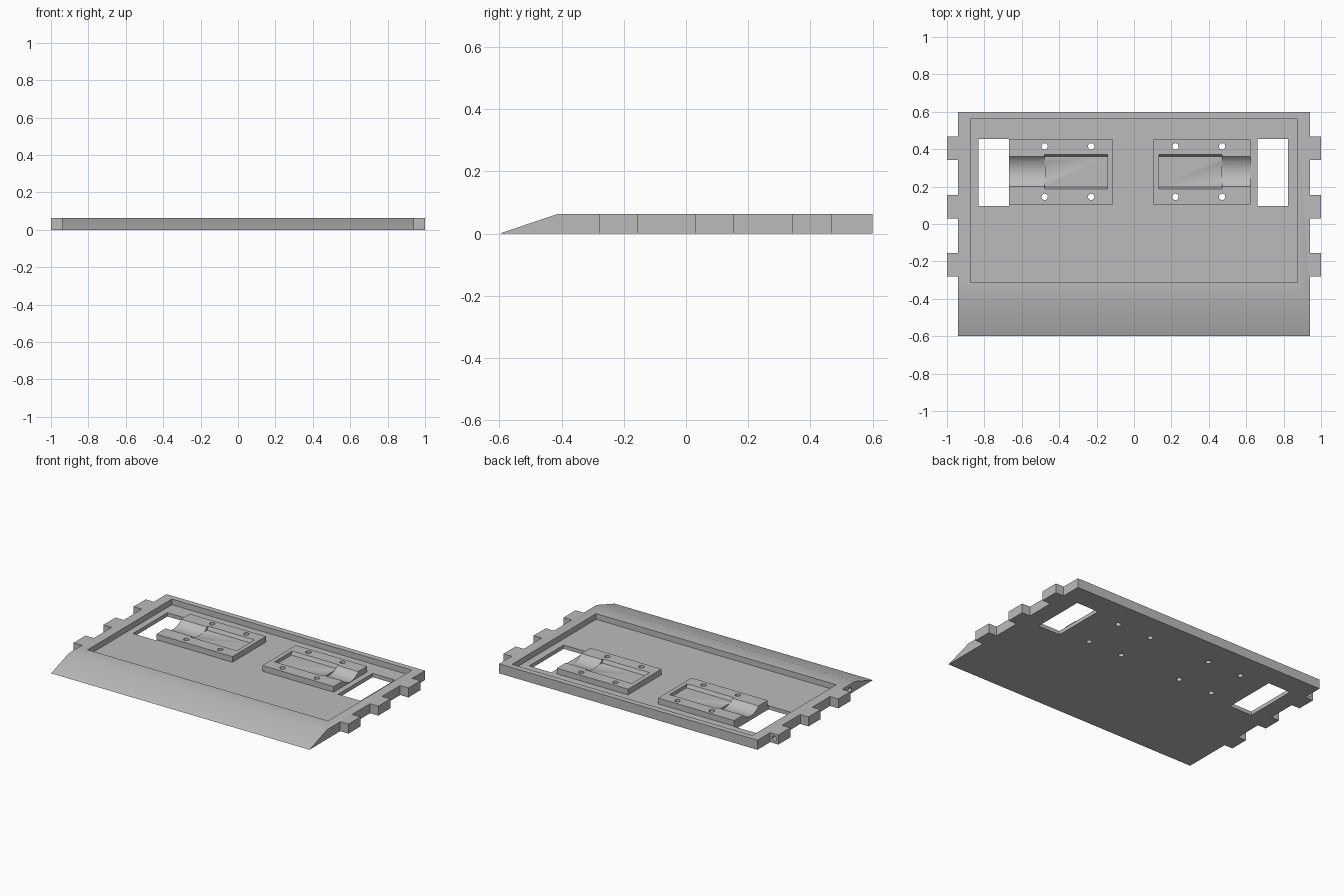
import bpy, bmesh, math
from mathutils import Matrix

cube = bpy.data.objects.get("Cube")
if cube:
    bpy.data.objects.remove(cube, do_unlink=True)

H = 0.0625       # full thickness
FLOOR = 0.025    # pocket floor height
MID_Y = 0.28     # centre line of the motor mounts

grey = bpy.data.materials.new("plain_grey")
grey.use_nodes = True
grey.diffuse_color = (0.5, 0.5, 0.5, 1)
grey.node_tree.nodes["Principled BSDF"].inputs["Base Color"].default_value = (0.5, 0.5, 0.5, 1)


def finish(name, bm):
    bmesh.ops.recalc_face_normals(bm, faces=bm.faces)
    mesh = bpy.data.meshes.new(name)
    bm.to_mesh(mesh)
    bm.free()
    mesh.materials.append(grey)
    obj = bpy.data.objects.new(name, mesh)
    bpy.context.collection.objects.link(obj)
    return obj


def prism(name, points, offset):
    """Extrude a flat 3D outline along an offset vector."""
    bm = bmesh.new()
    face = bm.faces.new([bm.verts.new(p) for p in points])
    ext = bmesh.ops.extrude_face_region(bm, geom=[face])
    bmesh.ops.translate(bm, vec=offset,
                        verts=[g for g in ext["geom"] if isinstance(g, bmesh.types.BMVert)])
    return finish(name, bm)


def box(name, x, y, z):
    pts = [(x[0], y[0], z[0]), (x[1], y[0], z[0]), (x[1], y[1], z[0]), (x[0], y[1], z[0])]
    return prism(name, pts, (0, 0, z[1] - z[0]))


def rod(name, radius, length, centre, axis="Z", sides=24):
    bm = bmesh.new()
    turn = {"X": Matrix.Rotation(math.pi / 2, 4, "Y"),
            "Y": Matrix.Rotation(math.pi / 2, 4, "X"), "Z": Matrix()}[axis]
    bmesh.ops.create_cone(bm, cap_ends=True, segments=sides, radius1=radius, radius2=radius,
                          depth=length, matrix=Matrix.Translation(centre) @ turn)
    return finish(name, bm)


def cut(target, cutter):
    mod = target.modifiers.new("cut", "BOOLEAN")
    mod.operation = "DIFFERENCE"
    mod.solver = "EXACT"
    mod.object = cutter
    bpy.context.view_layer.objects.active = target
    bpy.ops.object.modifier_apply(modifier=mod.name)
    bpy.data.objects.remove(cutter, do_unlink=True)


def smooth(obj):
    bpy.ops.object.select_all(action="DESELECT")
    obj.select_set(True)
    bpy.context.view_layer.objects.active = obj
    bpy.ops.object.shade_smooth_by_angle(angle=math.radians(30))


# Base plate outline with three tabs per side
SIDE, TAB, BACK, FRONT, RAMP = 0.94, 1.0, 0.6, -0.6, -0.415
half = [(SIDE, FRONT)]
for y in (-0.28, 0.03, 0.343):
    half += [(SIDE, y), (TAB, y), (TAB, y + 0.125), (SIDE, y + 0.125)]
half.append((SIDE, BACK))
outline = half + [(-x, y) for x, y in reversed(half)]
base = prism("base_plate", [(x, y, 0) for x, y in outline], (0, 0, H))

# Front ramp: pull the upper front edge back
for v in base.data.vertices:
    if v.co.y < FRONT + 0.01 and v.co.z > H / 2:
        v.co.y = RAMP

# Pocket and wheel windows
cut(base, box("pocket", (-0.875, 0.873), (-0.312, 0.562), (FLOOR, 0.2)))
cut(base, box("right_window", (-0.832, -0.667), (0.096, 0.455), (-0.1, 0.2)))
cut(base, box("left_window", (0.661, 0.823), (0.096, 0.455), (-0.1, 0.2)))

# Small pin holes on the right side
cut(base, rod("pin_hole", 0.017, 0.1, (-0.97, 0.468, H / 2), "Y"))
cut(base, rod("pin_hole", 0.017, 0.1, (-0.94, -0.36, 0.025), "X"))


def motor_mount(name, side, inner, outer, shift):
    def span(a, b):
        return sorted((side * a, side * b))

    mount = box(name, span(inner, outer), (0.104, 0.452), (FLOOR, H))
    # Body recess with slightly leaning walls
    start, end = 0.134 + shift, 0.471 + shift
    profile = [(-0.082, 0.04), (0.082, 0.04), (0.0925, H), (0.0925, 0.1), (-0.0925, 0.1), (-0.0925, H)]
    cut(mount, prism("recess", [(side * start, MID_Y + y, z) for y, z in profile],
                     (side * (end - start), 0, 0)))
    # Round groove towards the window
    length = 0.3
    cut(mount, rod("groove", 0.11, length, (side * (end + length / 2 - 0.001), MID_Y, 0.1375), "X", 96))
    # Screw holes through mount and base
    for x in (0.222 + shift, 0.471 + shift):
        for dy in (-0.135, 0.135):
            for target in (mount, base):
                cut(target, rod("screw_hole", 0.017, 0.4, (side * x, MID_Y + dy, 0)))
    smooth(mount)


motor_mount("right_motor_mount", -1, 0.113, 0.667, 0.007)
motor_mount("left_motor_mount", 1, 0.105, 0.623, 0.0)
smooth(base)
